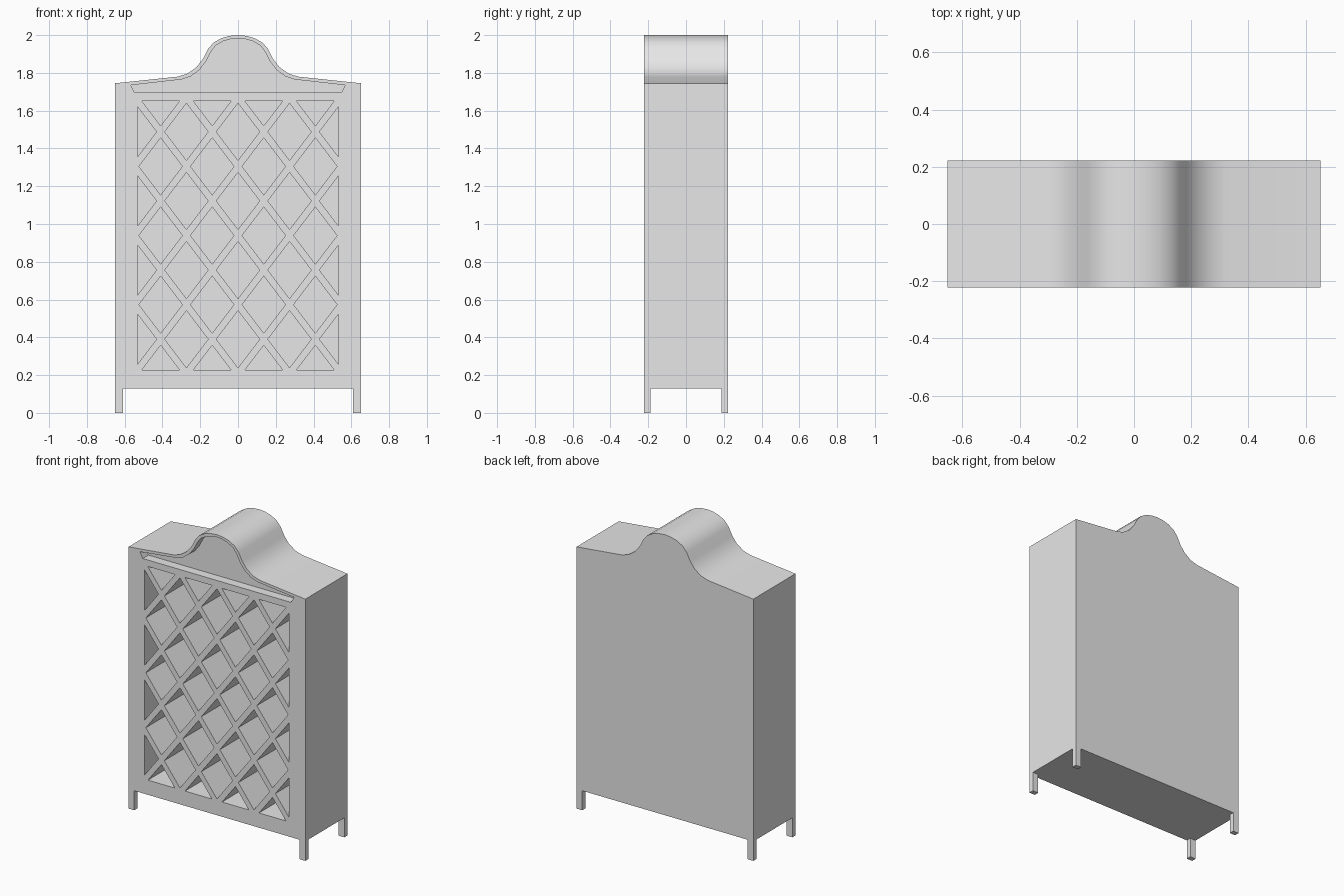
import bpy
import bmesh
from mathutils import Vector

if "Cube" in bpy.data.objects:
    bpy.data.objects.remove(bpy.data.objects["Cube"])

HALF_W, HALF_D, BASE = 0.652, 0.222, 0.13

grey = bpy.data.materials.new("light_grey")
grey.use_nodes = True
grey.diffuse_color = (0.8, 0.8, 0.8, 1)
grey.node_tree.nodes["Principled BSDF"].inputs["Base Color"].default_value = (0.8, 0.8, 0.8, 1)


def finish(bm, name):
    bmesh.ops.recalc_face_normals(bm, faces=bm.faces)
    mesh = bpy.data.meshes.new(name)
    bm.to_mesh(mesh)
    bm.free()
    mesh.materials.append(grey)
    obj = bpy.data.objects.new(name, mesh)
    bpy.context.collection.objects.link(obj)
    return obj


def add_outline(bm, points, y):
    return bm.faces.new([bm.verts.new((x, y, z)) for x, z in points])


def extrude_back(bm, depth):
    new = bmesh.ops.extrude_face_region(bm, geom=bm.faces[:])["geom"]
    verts = [v for v in new if isinstance(v, bmesh.types.BMVert)]
    bmesh.ops.translate(bm, verts=verts, vec=(0, depth, 0))


def mirrored(half):
    """Complete a right-to-centre outline with its mirror image."""
    return half + [(-x, z) for x, z in reversed(half) if x > 0]


def cut(obj, cutter):
    """Subtract the cutter and keep the result as plain mesh."""
    cutter.hide_render = True
    mod = obj.modifiers.new("cut", "BOOLEAN")
    mod.operation, mod.solver, mod.object = "DIFFERENCE", "EXACT", cutter
    bpy.context.view_layer.update()
    graph = bpy.context.evaluated_depsgraph_get()
    result = bpy.data.meshes.new_from_object(obj.evaluated_get(graph))
    obj.modifiers.clear()
    obj.data = result
    bpy.data.objects.remove(cutter)


# Cabinet body with the bell-shaped crown
crown = [(HALF_W, 1.745), (0.32, 1.78), (0.27, 1.795), (0.22, 1.83), (0.185, 1.875),
         (0.16, 1.925), (0.13, 1.96), (0.09, 1.983), (0.045, 1.996), (0, 2)]
bm = bmesh.new()
add_outline(bm, mirrored([(HALF_W, BASE)] + crown), -HALF_D)
extrude_back(bm, 2 * HALF_D)
body = finish(bm, "cabinet_body")

# Shallow panel sunk into the crown
panel = [(0.547, 1.695), (0.568, 1.735), (0.3, 1.765), (0.25, 1.782), (0.205, 1.815),
         (0.17, 1.86), (0.145, 1.91), (0.118, 1.945), (0.08, 1.967), (0.04, 1.979), (0, 1.983)]
bm = bmesh.new()
add_outline(bm, mirrored(panel), -HALF_D - 0.05)
extrude_back(bm, 0.05 + 0.06)
cut(body, finish(bm, "crown_panel_cutter"))

# Deep diamond cells, trimmed to a rectangular opening
STEP_X, STEP_Z = 0.1365, 0.183
bm = bmesh.new()
for row in range(9):
    cz = 0.207 + row * STEP_Z
    for col in range(-4, 5):
        if (row + col) % 2:
            cx = col * STEP_X
            add_outline(bm, [(cx - 0.115, cz), (cx, cz - 0.151),
                             (cx + 0.115, cz), (cx, cz + 0.151)], -HALF_D - 0.05)
for point, normal in (((0.533, 0, 0), (1, 0, 0)), ((-0.533, 0, 0), (-1, 0, 0)),
                      ((0, 0, 1.652), (0, 0, 1)), ((0, 0, 0.228), (0, 0, -1))):
    bmesh.ops.bisect_plane(bm, geom=bm.verts[:] + bm.edges[:] + bm.faces[:],
                           plane_co=Vector(point), plane_no=Vector(normal), clear_outer=True)
extrude_back(bm, 0.05 + 0.4)
cut(body, finish(bm, "lattice_cutter"))

# Corner legs
LEG_X, LEG_Y = 0.042, 0.033
for side, sx in (("left", 1), ("right", -1)):
    for end, sy in (("front", -1), ("back", 1)):
        bm = bmesh.new()
        bmesh.ops.create_cube(bm, size=1)
        bmesh.ops.scale(bm, verts=bm.verts, vec=(LEG_X, LEG_Y, BASE))
        bmesh.ops.translate(bm, verts=bm.verts, vec=(
            sx * (HALF_W - LEG_X / 2), sy * (HALF_D - LEG_Y / 2), BASE / 2))
        finish(bm, f"{end}_{side}_leg")

# Smooth crown curve with crisp edges elsewhere
bpy.ops.object.select_all(action="DESELECT")
body.select_set(True)
bpy.context.view_layer.objects.active = body
bpy.ops.object.shade_smooth_by_angle(angle=0.55)
